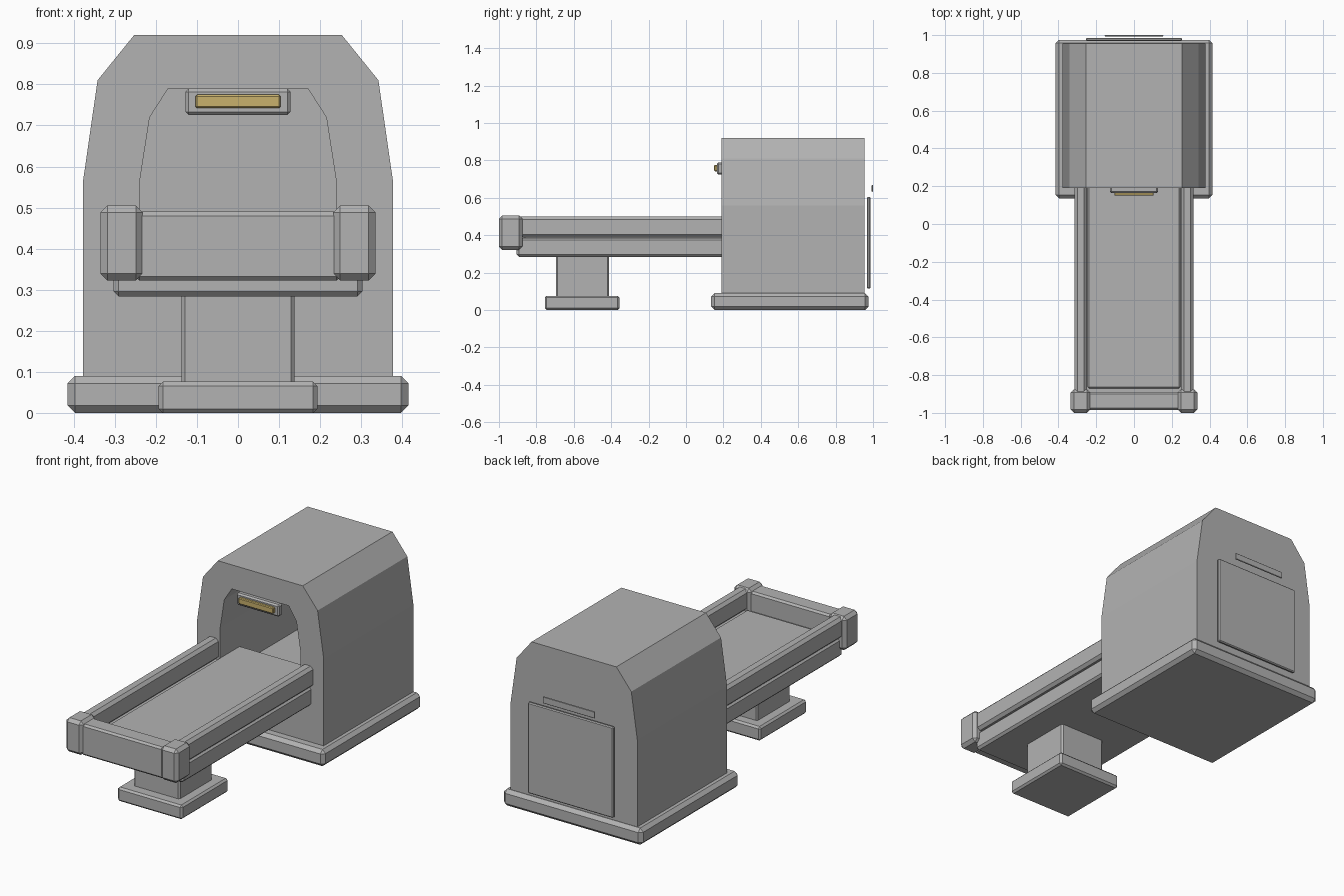
import bpy, bmesh

if "Cube" in bpy.data.objects:
    bpy.data.objects.remove(bpy.data.objects["Cube"])


def material(name, rgb):
    m = bpy.data.materials.new(name)
    m.diffuse_color = (*rgb, 1)
    m.use_nodes = True
    m.node_tree.nodes["Principled BSDF"].inputs["Base Color"].default_value = m.diffuse_color
    return m


GREY = material("painted_grey", (0.45, 0.45, 0.45))
YELLOW = material("lamp_yellow", (0.58, 0.44, 0.15))


def finish(name, bm, mat):
    bmesh.ops.recalc_face_normals(bm, faces=bm.faces[:])
    me = bpy.data.meshes.new(name)
    bm.to_mesh(me)
    bm.free()
    me.materials.append(mat)
    ob = bpy.data.objects.new(name, me)
    bpy.context.collection.objects.link(ob)
    return ob


def box(name, x, y, z, bevel=0.01, mat=GREY):
    """Box between coordinate ranges, with a single flat chamfer."""
    bm = bmesh.new()
    bmesh.ops.create_cube(bm, size=1)
    for v in bm.verts:
        v.co = [lo + (c + 0.5) * (hi - lo) for c, (lo, hi) in zip(v.co, (x, y, z))]
    if bevel:
        bmesh.ops.bevel(bm, geom=bm.edges[:], offset=bevel, segments=1,
                        profile=0.5, affect='EDGES')
    return finish(name, bm, mat)


def arch(half):
    """Mirror a right-hand profile into a closed loop."""
    return half + [(-x, z) for x, z in reversed(half)]


# Housing: outer shell joined to a blind tunnel that opens at the front
outer = arch([(0.378, 0.08), (0.378, 0.56), (0.342, 0.81), (0.253, 0.92)])
inner = arch([(0.24, 0.30), (0.24, 0.56), (0.215, 0.72), (0.17, 0.79)])
bm = bmesh.new()
loops = [[bm.verts.new((x, y, z)) for x, z in prof]
         for prof, y in ((outer, 0.955), (outer, 0.19), (inner, 0.19), (inner, 0.91))]
for a, b in zip(loops, loops[1:]):
    for i in range(8):
        j = (i + 1) % 8
        bm.faces.new((a[i], a[j], b[j], b[i]))
bm.faces.new(loops[0])
bm.faces.new(loops[-1])
finish("housing", bm, GREY)
box("housing_base", (-0.415, 0.415), (0.135, 0.975), (0, 0.09), 0.018)

# Sign and lamp above the tunnel mouth
box("lamp_frame", (-0.128, 0.128), (0.165, 0.2), (0.725, 0.79), 0.008)
box("lamp", (-0.104, 0.104), (0.15, 0.17), (0.742, 0.775), 0.004, YELLOW)

# Rear access panel and vent strip
box("rear_panel", (-0.255, 0.255), (0.968, 0.986), (0.115, 0.605), 0.005)
box("rear_strip", (-0.155, 0.155), (0.993, 1.0), (0.632, 0.668), 0.002)

# Bed
box("bed_slab", (-0.303, 0.303), (-0.905, 0.36), (0.284, 0.386), 0.012)
box("mattress", (-0.245, 0.245), (-0.87, 0.36), (0.375, 0.40), 0.008)
box("footboard", (-0.25, 0.25), (-0.985, -0.89), (0.322, 0.49), 0.01)
for side, s in (("left", -1), ("right", 1)):
    def span(a, b):
        return tuple(sorted((s * a, s * b)))
    box(side + "_rail", span(0.25, 0.315), (-0.915, 0.21), (0.388, 0.5), 0.015)
    box(side + "_corner_post", span(0.232, 0.335), (-1.0, -0.875), (0.322, 0.505), 0.017)

# Pedestal
box("pedestal", (-0.137, 0.137), (-0.695, -0.412), (0.06, 0.30), 0.008)
box("pedestal_foot", (-0.193, 0.193), (-0.755, -0.355), (0, 0.076), 0.01)
